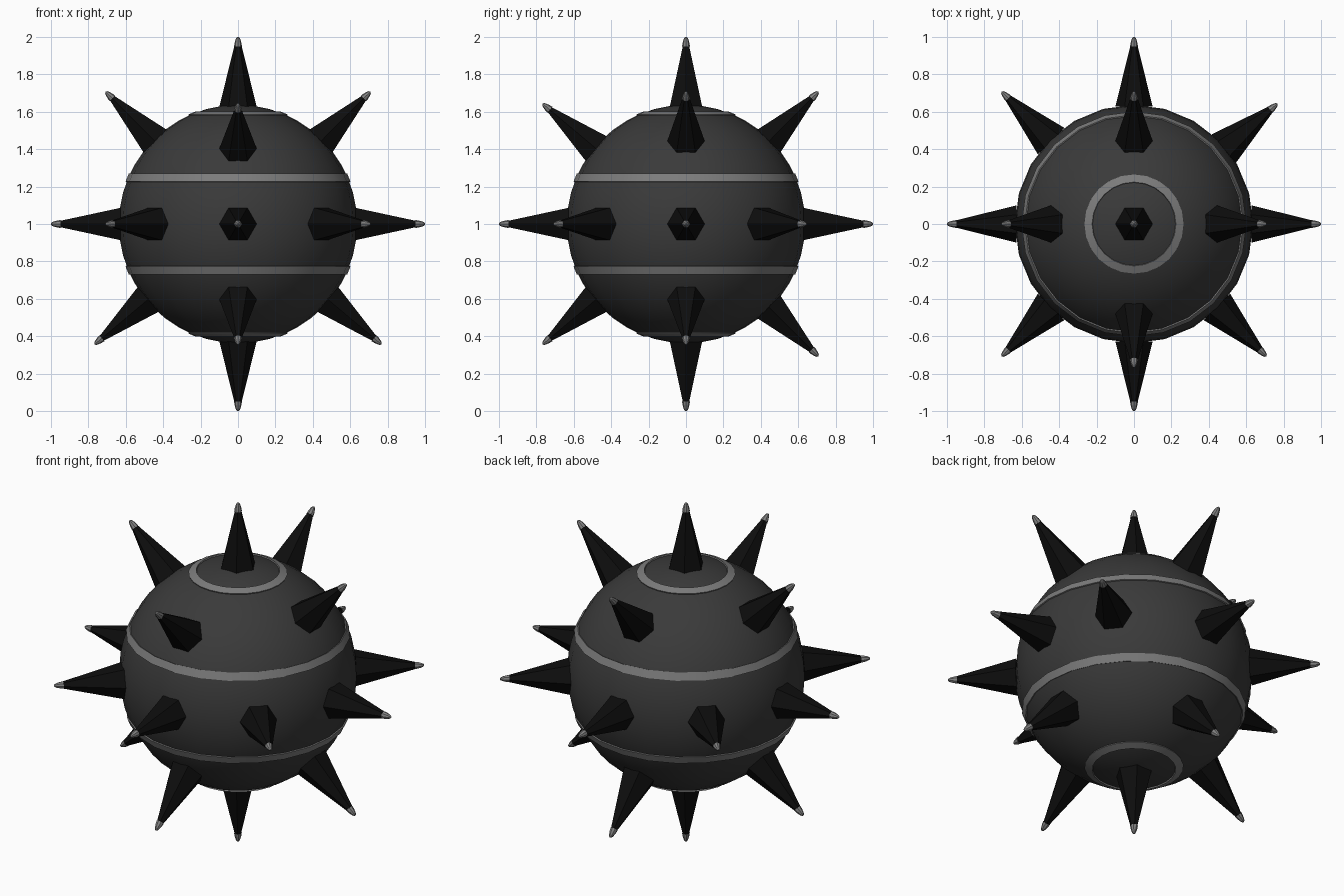
import bpy, bmesh, math
from mathutils import Vector, Matrix

cube = bpy.data.objects.get("Cube")
if cube:
    bpy.data.objects.remove(cube, do_unlink=True)

CENTRE = Vector((0, 0, 1))
RADIUS = 0.637


def material(name, grey):
    m = bpy.data.materials.new(name)
    m.use_nodes = True
    colour = (grey, grey, grey, 1)
    m.diffuse_color = colour
    m.node_tree.nodes["Principled BSDF"].inputs["Base Color"].default_value = colour
    return m


shell_grey = material("dark grey shell", 0.042)
band_grey = material("light grey band", 0.2)
spike_black = material("black spike", 0.004)
tip_grey = material("grey tip", 0.22)


def add_object(name, bm, mats, smooth=False):
    bmesh.ops.recalc_face_normals(bm, faces=bm.faces)
    mesh = bpy.data.meshes.new(name)
    bm.to_mesh(mesh)
    bm.free()
    for m in mats:
        mesh.materials.append(m)
    for p in mesh.polygons:
        p.use_smooth = smooth
    ob = bpy.data.objects.new(name, mesh)
    bpy.context.collection.objects.link(ob)
    return ob


def loft(bm, profile, sides, index=0, closed=False):
    """Revolve (radius, height) pairs around z; open profiles get end caps."""
    rings = []
    for r, z in profile:
        angles = [2 * math.pi * i / sides for i in range(sides)]
        rings.append([bm.verts.new((r * math.cos(a), r * math.sin(a), z)) for a in angles])
    pairs = list(zip(rings, rings[1:]))
    if closed:
        pairs.append((rings[-1], rings[0]))
    faces = [bm.faces.new((a[i], a[(i + 1) % sides], b[(i + 1) % sides], b[i]))
             for a, b in pairs for i in range(sides)]
    if not closed:
        faces += [bm.faces.new(rings[0]), bm.faces.new(rings[-1])]
    for f in faces:
        f.material_index = index


# Round body
bm = bmesh.new()
bmesh.ops.create_uvsphere(bm, u_segments=24, v_segments=24, radius=RADIUS)
add_object("body", bm, [shell_grey], smooth=True).location = CENTRE

# Raised bands hugging the body at four latitudes
for name, latitude in (("upper_band", 22.7), ("top_ring", 67.6),
                       ("lower_band", -22.7), ("bottom_ring", -67.6)):
    section = []
    for r, offset in ((0.615, -2), (0.643, -2), (0.643, 2), (0.615, 2)):
        a = math.radians(latitude + offset)
        section.append((r * math.cos(a), r * math.sin(a)))
    bm = bmesh.new()
    loft(bm, section, 24, closed=True)
    band = add_object(name, bm, [band_grey], smooth=True)
    band.location = CENTRE
    bpy.ops.object.select_all(action='DESELECT')
    band.select_set(True)
    bpy.context.view_layer.objects.active = band
    bpy.ops.object.shade_smooth_by_angle(angle=math.radians(30))

# Spike directions: six along the axes, twelve on the diagonals
C, S, D = math.cos(math.radians(40)), math.sin(math.radians(40)), math.sqrt(0.5)
directions = {
    "left": (1, 0, 0), "right": (-1, 0, 0), "front": (0, -1, 0),
    "back": (0, 1, 0), "top": (0, 0, 1), "bottom": (0, 0, -1),
    "upper_left": (D, 0, D), "upper_right": (-D, 0, D),
    "lower_left": (C, 0, -S), "lower_right": (-C, 0, -S),
    "upper_front": (0, -C, S), "upper_back": (0, D, D),
    "lower_front": (0, -C, -S), "lower_back": (0, D, -D),
    "front_left": (D, -D, 0), "front_right": (-D, -D, 0),
    "back_left": (C, S, 0), "back_right": (-D, D, 0),
}

# Six-sided spikes with small rounded tips
for name, d in directions.items():
    d = Vector(d)
    side = Vector((0, 0, 1)).cross(d)
    side = side.normalized() if side.length > 0.01 else Vector((1, 0, 0))
    turn = Matrix((side, d.cross(side), d)).transposed().to_4x4()
    bm = bmesh.new()
    loft(bm, [(0.1, 0.627), (0.018, 0.957)], 6)
    loft(bm, [(0.021, 0.95), (0.018, 0.968), (0.013, 0.986), (0.008, 0.996), (0.003, 1.0)], 8, index=1)
    bm.transform(Matrix.Translation(CENTRE) @ turn)
    add_object(name + "_spike", bm, [spike_black, tip_grey])
